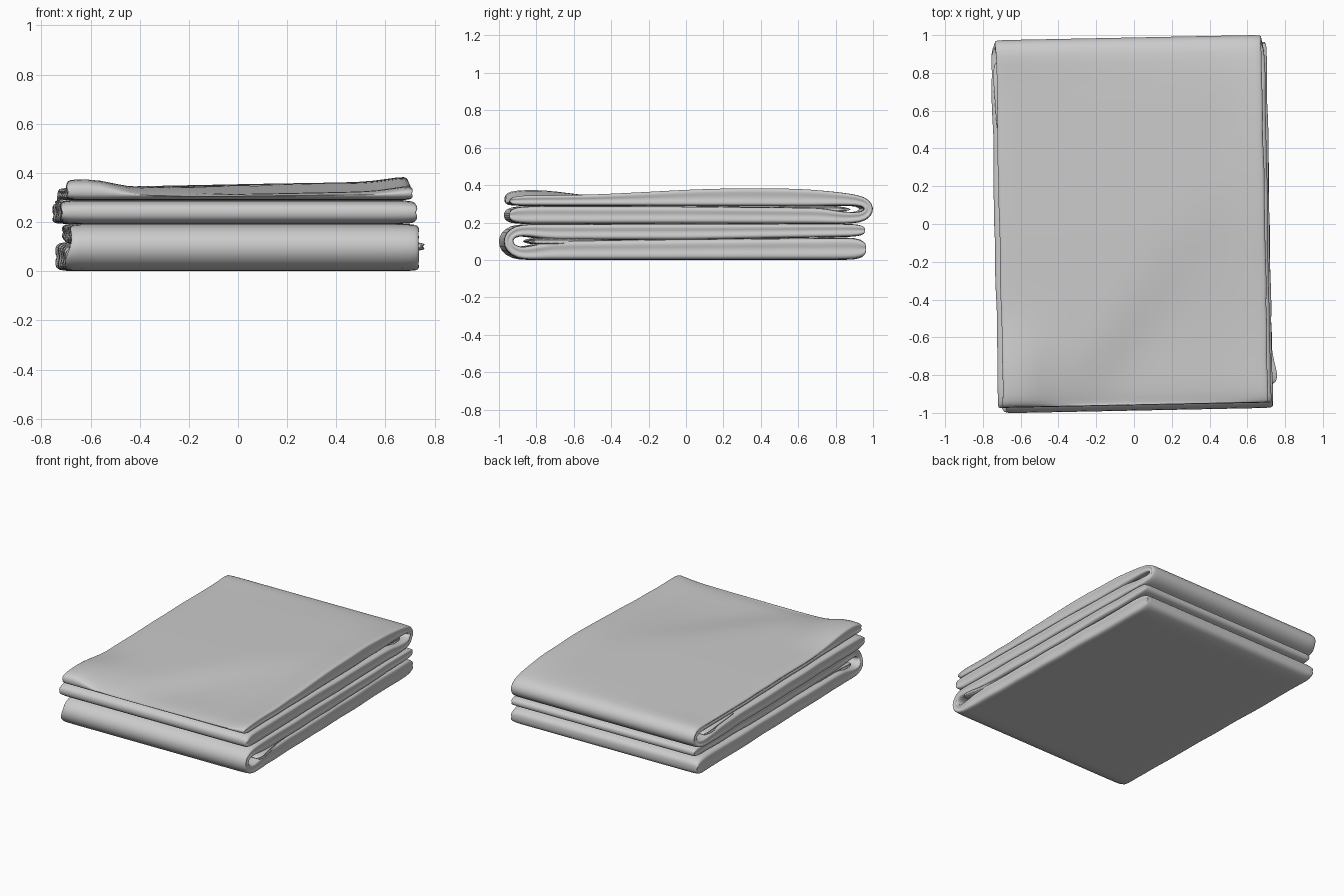
import bpy, bmesh, math, random
from mathutils import Vector, Matrix

if "Cube" in bpy.data.objects:
    bpy.data.objects.remove(bpy.data.objects["Cube"])

random.seed(4)


def smooth(a, b, v):
    t = max(0.0, min(1.0, (v - a) / (b - a)))
    return t * t * (3 - 2 * t)


def resample(points, step=0.12):
    """Split the long runs of a path evenly."""
    out = []
    for a, b in zip(points, points[1:]):
        n = max(1, math.ceil(math.hypot(b[0] - a[0], b[1] - a[1]) / step))
        out += [[p + (q - p) * i / n for p, q in zip(a, b)] for i in range(n)]
    return out + [list(points[-1])]


def section(xl, xr, h):
    """Flat cloth section (x, offset) with slightly pinched side edges."""
    xs = [xl + 0.025 + (xr - xl - 0.05) * i / 12 for i in range(13)]
    right = [(xr - 0.004, 0.85 * h), (xr, 0.45 * h), (xr - 0.012, 0),
             (xr, -0.45 * h), (xr - 0.004, -0.85 * h)]
    left = [(xl + 0.004, -0.85 * h), (xl, -0.45 * h), (xl + 0.012, 0),
            (xl, 0.45 * h), (xl + 0.004, 0.85 * h)]
    return [(x, h) for x in xs] + right + [(x, -h) for x in reversed(xs)] + left


def drape(co):
    """Soft rises and the diagonal crease of the top sheet."""
    x, y, z = co
    w = smooth(0.31, 0.345, z)
    corner = 0.055 * smooth(-0.42, -0.6, x) * smooth(-0.4, -0.92, y)
    ridge = 0.02 * smooth(0.54, 0.63, x) * (1 - smooth(0.5, 0.95, y))
    d = ((x + 0.4) * 1.25 - (y + 0.9) * 0.85) / 1.51
    slope = -0.034 * smooth(-0.03, 0.25, d) * smooth(0.35, -0.7, y)
    front = -0.018 * smooth(-0.7, -0.95, y) * (1 - smooth(0.0, 0.25, d))
    tilt = (0.02 * x - 0.007) * smooth(0.97, 0.75, y)
    return z + w * (corner + ridge + slope + front + tilt)


def cloth(name, path):
    """Sweep the cloth section along a folded path of (y, z, thickness, left, right)."""
    pts = resample(path)
    bm = bmesh.new()
    rings = []
    for i, (y, z, th, xl, xr) in enumerate(pts):
        a, b = pts[max(i - 1, 0)], pts[min(i + 1, len(pts) - 1)]
        t = Vector((b[0] - a[0], b[1] - a[1])).normalized()
        xl += random.uniform(-0.004, 0.004)
        xr += random.uniform(-0.004, 0.004)
        ring = []
        for x, o in section(xl, xr, th / 2):
            co = Vector((x, y - t.y * o, max(0.0, z + t.x * o)))
            co.z = drape(co)
            ring.append(bm.verts.new(co))
        rings.append(ring)
    n = len(rings[0])
    for r, s in zip(rings, rings[1:]):
        for j in range(n):
            bm.faces.new((r[j], r[(j + 1) % n], s[(j + 1) % n], s[j]))
    # close both ends with strips between upper and lower sides
    for r in (rings[0], rings[-1]):
        up, low = r[:13], r[18:31][::-1]
        for j in range(12):
            bm.faces.new((up[j], up[j + 1], low[j + 1], low[j]))
        bm.faces.new([up[12]] + r[13:18] + [low[12]])
        bm.faces.new([low[0]] + r[31:] + [up[0]])
    bmesh.ops.recalc_face_normals(bm, faces=bm.faces[:])
    bm.transform(Matrix.Rotation(0.02, 4, 'Z'))
    me = bpy.data.meshes.new(name)
    bm.to_mesh(me)
    bm.free()
    ob = bpy.data.objects.new(name, me)
    bpy.context.collection.objects.link(ob)
    sub = ob.modifiers.new("soften", 'SUBSURF')
    sub.levels = sub.render_levels = 1
    me.polygons.foreach_set("use_smooth", [True] * len(me.polygons))
    return ob


# lower half of the stack, folded at the front
A, B = (-0.725, 0.72), (-0.7, 0.72)
cloth("lower_fold", [
    (0.95, 0.058, 0.04, *A), (0.94, 0.058, 0.08, *A), (0.9, 0.06, 0.12, *A),
    (0.0, 0.056, 0.113, *A), (-0.72, 0.052, 0.104, *A), (-0.84, 0.038, 0.076, *A),
    (-0.91, 0.035, 0.066, *A), (-0.955, 0.065, 0.06, *A), (-0.965, 0.1, 0.056, *B),
    (-0.955, 0.13, 0.056, *B), (-0.92, 0.155, 0.06, *B), (-0.86, 0.158, 0.066, *B),
    (-0.74, 0.15, 0.085, *B), (0.0, 0.15, 0.088, *B), (0.88, 0.158, 0.07, *B),
    (0.93, 0.158, 0.055, *B), (0.945, 0.158, 0.025, *B)])

# upper half of the stack, folded at the back
C, D = (-0.74, 0.712), (-0.717, 0.695)
cloth("upper_fold", [
    (-0.96, 0.238, 0.03, *C), (-0.945, 0.238, 0.07, *C), (-0.9, 0.24, 0.096, *C),
    (0.0, 0.24, 0.094, *C), (0.7, 0.236, 0.088, *C), (0.82, 0.225, 0.066, *C),
    (0.92, 0.225, 0.058, *C), (0.957, 0.248, 0.056, *D), (0.967, 0.275, 0.056, *D),
    (0.95, 0.302, 0.056, *D), (0.91, 0.318, 0.058, *D), (0.8, 0.322, 0.064, *D),
    (0.68, 0.322, 0.072, *D), (0.0, 0.324, 0.074, *D), (-0.9, 0.322, 0.066, *D),
    (-0.945, 0.318, 0.05, *D), (-0.958, 0.318, 0.02, *D)])

# tucked sheets showing inside the two hollow folds
cloth("lower_tucked_sheet", [
    (-0.45, 0.1, 0.03, -0.69, 0.70), (-0.74, 0.1, 0.035, -0.70, 0.73),
    (-0.82, 0.1, 0.035, -0.71, 0.75), (-0.86, 0.1, 0.01, -0.71, 0.73)])
cloth("upper_tucked_sheet", [
    (0.5, 0.28, 0.03, -0.72, 0.67), (0.8, 0.272, 0.035, -0.735, 0.68),
    (0.87, 0.27, 0.01, -0.72, 0.68)])
